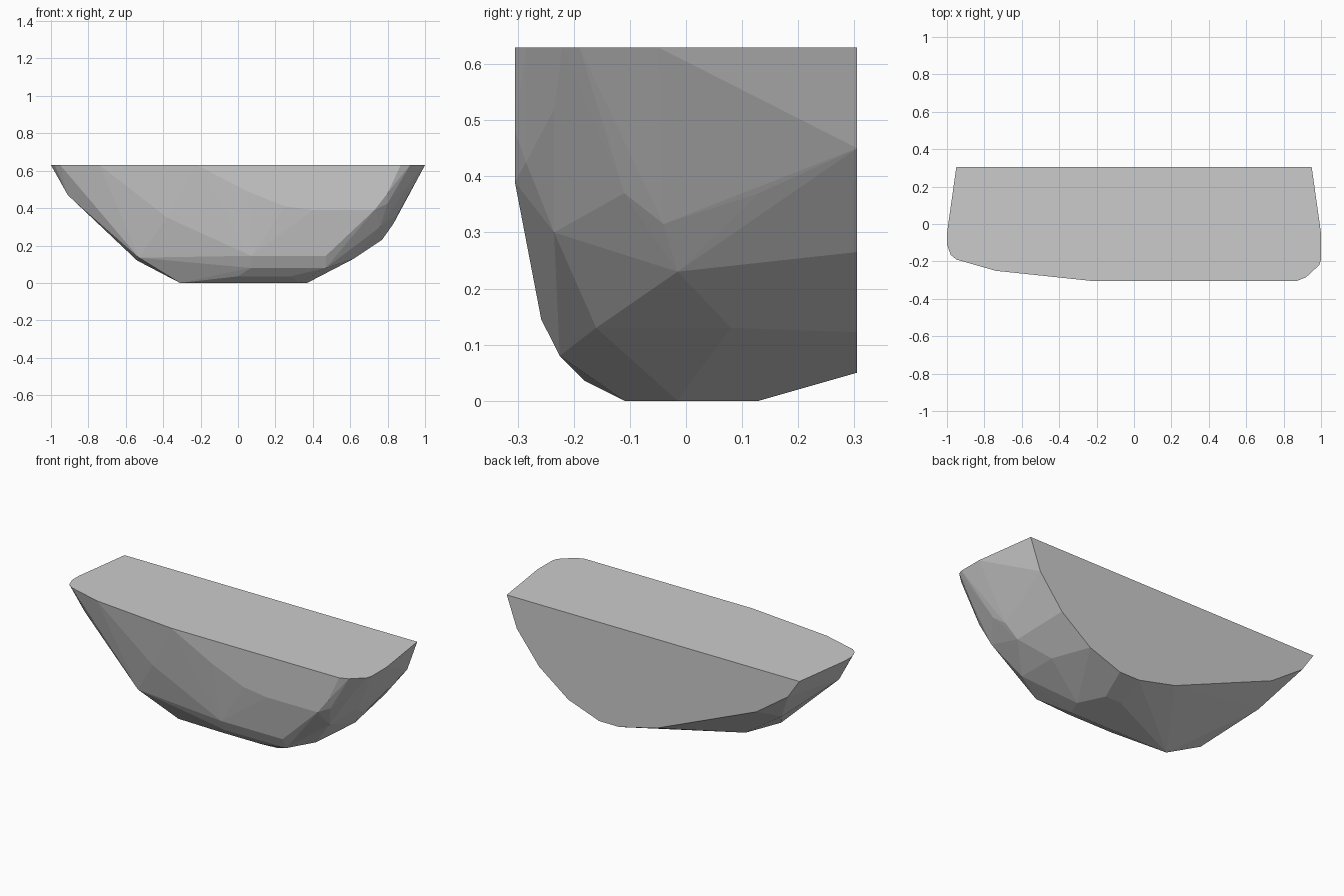
import bpy, bmesh

H = 0.63  # height of the flat top

# flat top outline (x, y)
rim = [(-0.95, 0.305), (-1, -0.05), (-1, -0.11), (-0.98, -0.165), (-0.95, -0.19),
       (-0.74, -0.25), (-0.22, -0.305), (0.87, -0.305), (0.92, -0.285),
       (0.99, -0.22), (1, -0.19), (1, -0.05), (0.95, 0.305)]

# flat back cut (x, z)
back = [(0.885, 0.45), (0.74, 0.265), (0.55, 0.122), (0.35, 0.05), (0.22, 0.05),
        (-0.02, 0.107), (-0.67, 0.377), (-0.875, 0.52)]

# flat front facet (x, z)
front = [(0.05, 0.49), (0.25, 0.41), (0.4, 0.39), (0.73, 0.39), (0.8, 0.48)]

# flat underside (x, y)
base = [(-0.31, -0.11), (0.33, -0.11), (0.37, -0.015), (0.3, 0.13), (0.2, 0.13)]

# chamfer steps under the front facet and left flank (x, y, z)
lower = [(0.07, -0.258, 0.145), (0.47, -0.258, 0.145), (-0.38, -0.25, 0.35),
         (0.07, -0.225, 0.08), (0.47, -0.225, 0.08), (0, -0.18, 0.035),
         (0.28, -0.18, 0.035), (-0.54, -0.11, 0.12), (-0.53, -0.17, 0.135),
         (-0.91, -0.12, 0.47), (-0.72, 0.14, 0.3)]

# faceted right flank (x, y, z)
flank = [(0.62, -0.16, 0.13), (0.53, -0.185, 0.11), (0.77, -0.015, 0.23),
         (0.76, -0.235, 0.3), (0.83, -0.04, 0.315), (0.855, -0.11, 0.37),
         (0.85, 0.13, 0.37), (0.8, 0.23, 0.325), (0.9, -0.16, 0.47),
         (0.91, -0.235, 0.52), (0.8, -0.285, 0.425), (0.62, 0.08, 0.13)]

points = [(x, y, H) for x, y in rim]
points += [(x, 0.305, z) for x, z in back]
points += [(x, -0.305, z) for x, z in front]
points += [(x, y, 0) for x, y in base]
points += lower + flank

# wrap the outlines in one convex faceted stone
bm = bmesh.new()
for p in points:
    bm.verts.new(p)
hull = bmesh.ops.convex_hull(bm, input=bm.verts[:])
loose = [v for v in bm.verts if not v.link_faces]
bmesh.ops.delete(bm, geom=loose, context='VERTS')
bmesh.ops.dissolve_limit(bm, angle_limit=0.01, verts=bm.verts[:], edges=bm.edges[:])
bmesh.ops.recalc_face_normals(bm, faces=bm.faces[:])
mesh = bpy.data.meshes.new("rock_ledge")
bm.to_mesh(mesh)
bm.free()
bpy.context.collection.objects.link(bpy.data.objects.new("rock_ledge", mesh))
